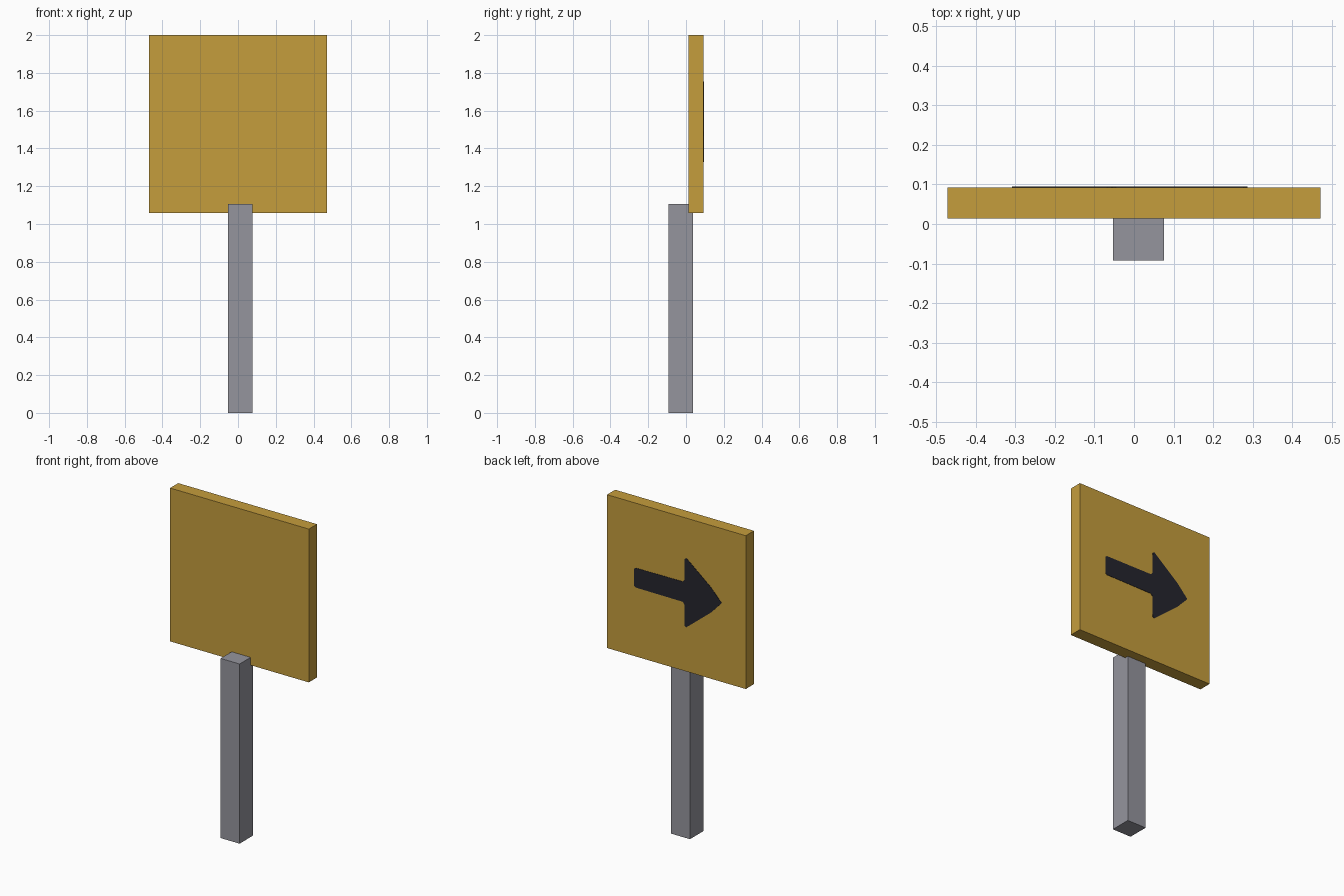
import bpy
import bmesh

cube = bpy.data.objects.get("Cube")
if cube:
    bpy.data.objects.remove(cube, do_unlink=True)


def make_material(name, rgb):
    mat = bpy.data.materials.new(name)
    mat.use_nodes = True
    mat.diffuse_color = (*rgb, 1)
    mat.node_tree.nodes["Principled BSDF"].inputs["Base Color"].default_value = (*rgb, 1)
    return mat


yellow = make_material("sign yellow", (0.56, 0.337, 0.046))
grey = make_material("post grey", (0.30, 0.30, 0.34))
dark = make_material("arrow black", (0.0185, 0.0185, 0.027))


def prism(name, outline, y0, y1, mat):
    """Extrude an x-z outline from y0 to y1."""
    bm = bmesh.new()
    face = bm.faces.new([bm.verts.new((x, y0, z)) for x, z in outline])
    new = bmesh.ops.extrude_face_region(bm, geom=[face])["geom"]
    moved = [v for v in new if isinstance(v, bmesh.types.BMVert)]
    bmesh.ops.translate(bm, verts=moved, vec=(0, y1 - y0, 0))
    bmesh.ops.recalc_face_normals(bm, faces=bm.faces)
    mesh = bpy.data.meshes.new(name)
    bm.to_mesh(mesh)
    bm.free()
    mesh.materials.append(mat)
    obj = bpy.data.objects.new(name, mesh)
    bpy.context.collection.objects.link(obj)
    return obj


def rect(x0, x1, z0, z1):
    return [(x0, z0), (x1, z0), (x1, z1), (x0, z1)]


# Square post, overlapping the lower edge of the board
prism("post", rect(-0.053, 0.076, 0, 1.105), -0.093, 0.037, grey)

# Square sign board
prism("sign_board", rect(-0.472, 0.472, 1.057, 2.0), 0.014, 0.093, yellow)

# Arrow plate on the back, pointing to -x: upper half mirrored about its axis
axis = 1.542
half = [(0.287, 0.052), (0.277, 0.06), (-0.045, 0.062), (-0.055, 0.075),
        (-0.057, 0.205), (-0.068, 0.213), (-0.235, 0.078)]
outline = [(x, axis + h) for x, h in half] + [(-0.309, axis)]
outline += [(x, axis - h) for x, h in reversed(half)]
prism("arrow", outline, 0.092, 0.095, dark)
